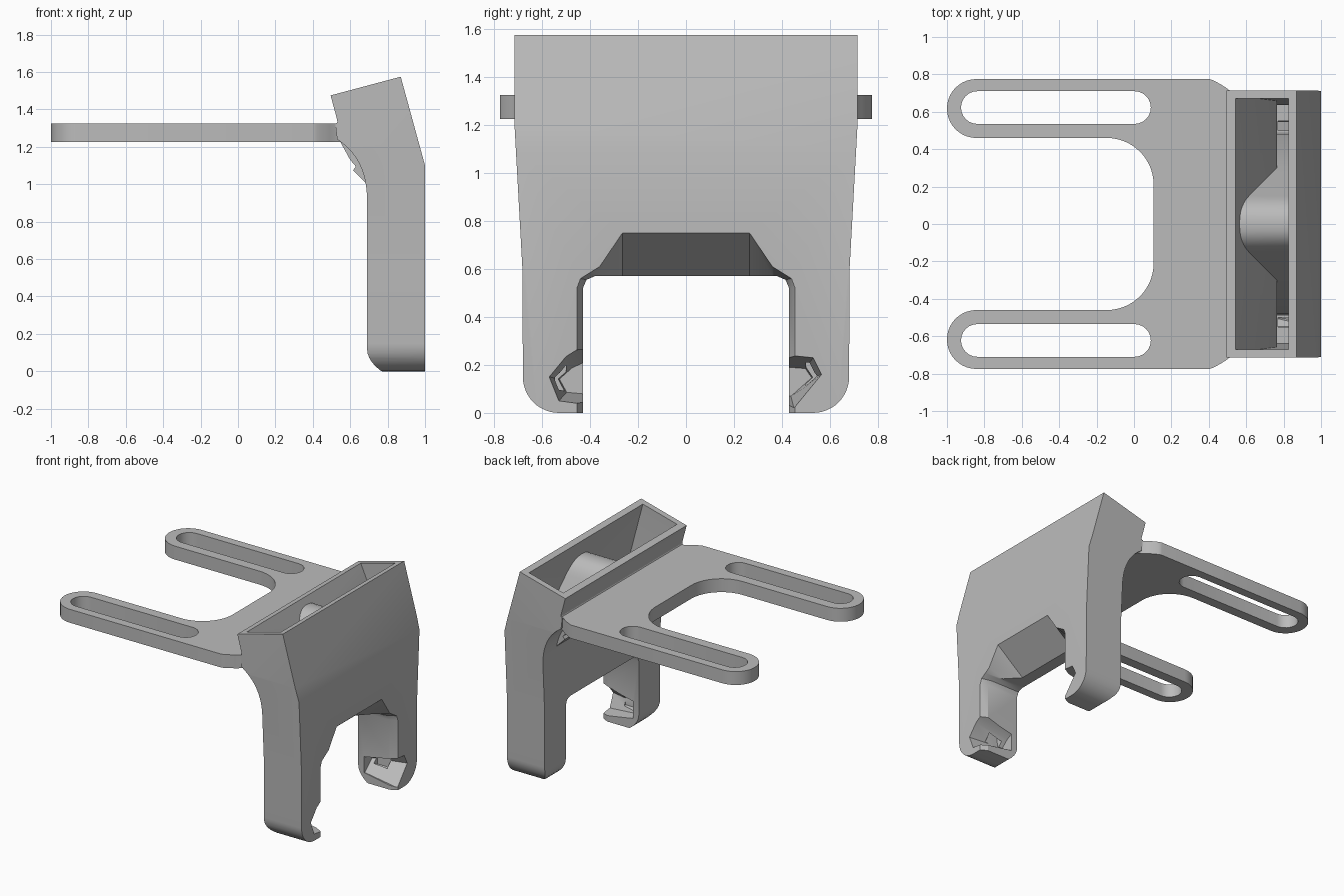
import bpy, bmesh, math

cube = bpy.data.objects.get("Cube")
if cube:
    bpy.data.objects.remove(cube, do_unlink=True)

grey = bpy.data.materials.new("plain_grey")
grey.use_nodes = True
grey.diffuse_color = (0.5, 0.5, 0.5, 1)
grey.node_tree.nodes["Principled BSDF"].inputs["Base Color"].default_value = (0.5, 0.5, 0.5, 1)


def loft(name, sections):
    """Closed solid through rings that have equal point counts."""
    bm = bmesh.new()
    rings = [[bm.verts.new(p) for p in s] for s in sections]
    n = len(rings[0])
    bm.faces.new(rings[0])
    bm.faces.new(rings[-1])
    for a, b in zip(rings, rings[1:]):
        for i in range(n):
            j = (i + 1) % n
            bm.faces.new((a[i], a[j], b[j], b[i]))
    bmesh.ops.recalc_face_normals(bm, faces=bm.faces)
    mesh = bpy.data.meshes.new(name)
    bm.to_mesh(mesh)
    bm.free()
    mesh.materials.append(grey)
    ob = bpy.data.objects.new(name, mesh)
    bpy.context.scene.collection.objects.link(ob)
    return ob


def prism(name, pts, axis, lo, hi):
    """Extrude a 2D outline along one axis."""
    place = {"x": lambda p, d: (d, p[0], p[1]),
             "y": lambda p, d: (p[0], d, p[1]),
             "z": lambda p, d: (p[0], p[1], d)}[axis]
    return loft(name, [[place(p, d) for p in pts] for d in (lo, hi)])


def combine(ob, other, operation):
    """Apply a boolean and discard the second solid."""
    mod = ob.modifiers.new("cut", "BOOLEAN")
    mod.operation, mod.object, mod.solver = operation, other, "EXACT"
    dg = bpy.context.evaluated_depsgraph_get()
    mesh = bpy.data.meshes.new_from_object(ob.evaluated_get(dg))
    ob.modifiers.clear()
    ob.data = mesh
    bpy.data.objects.remove(other, do_unlink=True)


def bend(a, c, b, n=8):
    """Quadratic curve from a to b with control point c."""
    ts = [i / n for i in range(n + 1)]
    return [tuple((1 - t) ** 2 * p + 2 * t * (1 - t) * q + t * t * r
                  for p, q, r in zip(a, c, b)) for t in ts]


def arc(cx, cy, r, start, end, n=12):
    angles = [math.radians(start + (end - start) * i / n) for i in range(n + 1)]
    return [(cx + r * math.cos(a), cy + r * math.sin(a)) for a in angles]


def mirrored(half):
    """Complete an outline symmetric about its first coordinate."""
    return half + [(-u, v) for u, v in reversed(half)]


# Duct body: side profile intersected with tapered end profile
side = [(0.495, 1.475), (0.87, 1.575), (1, 1.1), (1, 0), (0.77, 0)]
side += bend((0.76, 0.005), (0.69, 0.06), (0.69, 0.12), 5)
side += bend((0.69, 0.93), (0.685, 1.14), (0.53, 1.24), 10)
side += bend((0.52, 1.325), (0.535, 1.325), (0.53, 1.345), 3)
body = prism("duct_body", side, "y", -0.8, 0.8)
half = [(0.715, 1.7), (0.715, 1.2), (0.682, 0.6)] + arc(0.53, 0.15, 0.15, 0, -90)
combine(body, prism("outline", mirrored(half), "x", 0.3, 1.2), "INTERSECT")

# Sloping wall under the plate, between the legs
gusset = [(0.545, 1.23), (0.6, 1.13), (0.63, 1.095), (0.615, 1.075),
          (0.69, 1.0), (0.72, 1.1), (0.62, 1.24)]
combine(body, prism("gusset", gusset, "y", -0.55, 0.55), "UNION")

# Hollow funnel that a rounded ridge splits into the two legs
hollow = prism("hollow", [(0.492, 1.6), (0.815, 1.6), (0.95, 1.09), (0.95, 0.2),
                          (0.765, 0.2), (0.765, 1.0)], "y", -0.8, 0.8)
half = [(0.67, 1.7), (0.67, 1.2), (0.635, 0.6), (0.635, 0.3),
        (0.49, 0.3), (0.48, 0.62), (0.3, 1.0)]
half += bend((0.15, 1.33), (0.1, 1.44), (0.01, 1.44), 6)
combine(hollow, prism("split", mirrored(half), "x", 0.3, 1.2), "INTERSECT")
combine(body, hollow, "DIFFERENCE")

# Arch between the legs, widening with a sloped roof on the +x face
inner = [(0.43, -0.1), (0.43, 0.52), (0.415, 0.555), (0.38, 0.57), (0.36, 0.57), (0.265, 0.57)]
outer = [(0.455, -0.1), (0.455, 0.52), (0.44, 0.56), (0.4, 0.585), (0.36, 0.61), (0.265, 0.75)]
depth = [0.95, 0.95, 0.93, 0.9, 0.87, 0.78]
depth += depth[::-1]
ring_in, ring_out = mirrored(inner), mirrored(outer)
arch = loft("arch", [[(0.4, *p) for p in ring_in],
                     [(d, *p) for d, p in zip(depth, ring_in)],
                     [(1.0, *p) for p in ring_out],
                     [(1.1, *p) for p in ring_out]])
combine(body, arch, "DIFFERENCE")

# Flared outlet pockets at the feet, each with a small feed duct
right_mouth = [(-0.38, 0.31), (-0.5, 0.235), (-0.57, 0.15), (-0.53, 0.05), (-0.38, 0.03)]
left_mouth = [(0.38, 0.245), (0.53, 0.23), (0.565, 0.16), (0.45, 0.02), (0.38, 0.03)]
for mouth, s in ((right_mouth, -1), (left_mouth, 1)):
    throat = [(s * 0.4 + (y - s * 0.4) * 0.75, 0.13 + (z - 0.13) * 0.55) for y, z in mouth]
    pocket = loft("pocket", [[(0.74, *p) for p in throat], [(1.0, *p) for p in mouth],
                             [(1.1, *p) for p in mouth]])
    combine(body, pocket, "DIFFERENCE")
    feed = [(s * 0.5, 0.09), (s * 0.545, 0.1), (s * 0.55, 0.32), (s * 0.5, 0.32)]
    combine(body, prism("feed", feed, "x", 0.77, 0.88), "DIFFERENCE")

# Mounting plate with two slotted arms
half = [(0.56, 0.69), (0.53, 0.7)] + bend((0.49, 0.73), (0.42, 0.775), (0.4, 0.775), 5)
half += arc(-0.8425, 0.6175, 0.1575, 90, 270, 20)
half += arc(-0.145, 0.21, 0.25, 90, 0, 14)
outline = half + [(x, -y) for x, y in reversed(half)]
plate = prism("mounting_plate", outline, "z", 1.225, 1.325)
for s in (-1, 1):
    slot = arc(-0.8375, s * 0.6225, 0.0875, 90, 270) + arc(0.0025, s * 0.6225, 0.0875, -90, 90)
    combine(plate, prism("slot", slot, "z", 1.1, 1.5), "DIFFERENCE")

# Smooth the rounded faces and keep real edges crisp
for ob in (body, plate):
    ob.data.shade_smooth()
    ob.data.set_sharp_from_angle(angle=math.radians(25))
